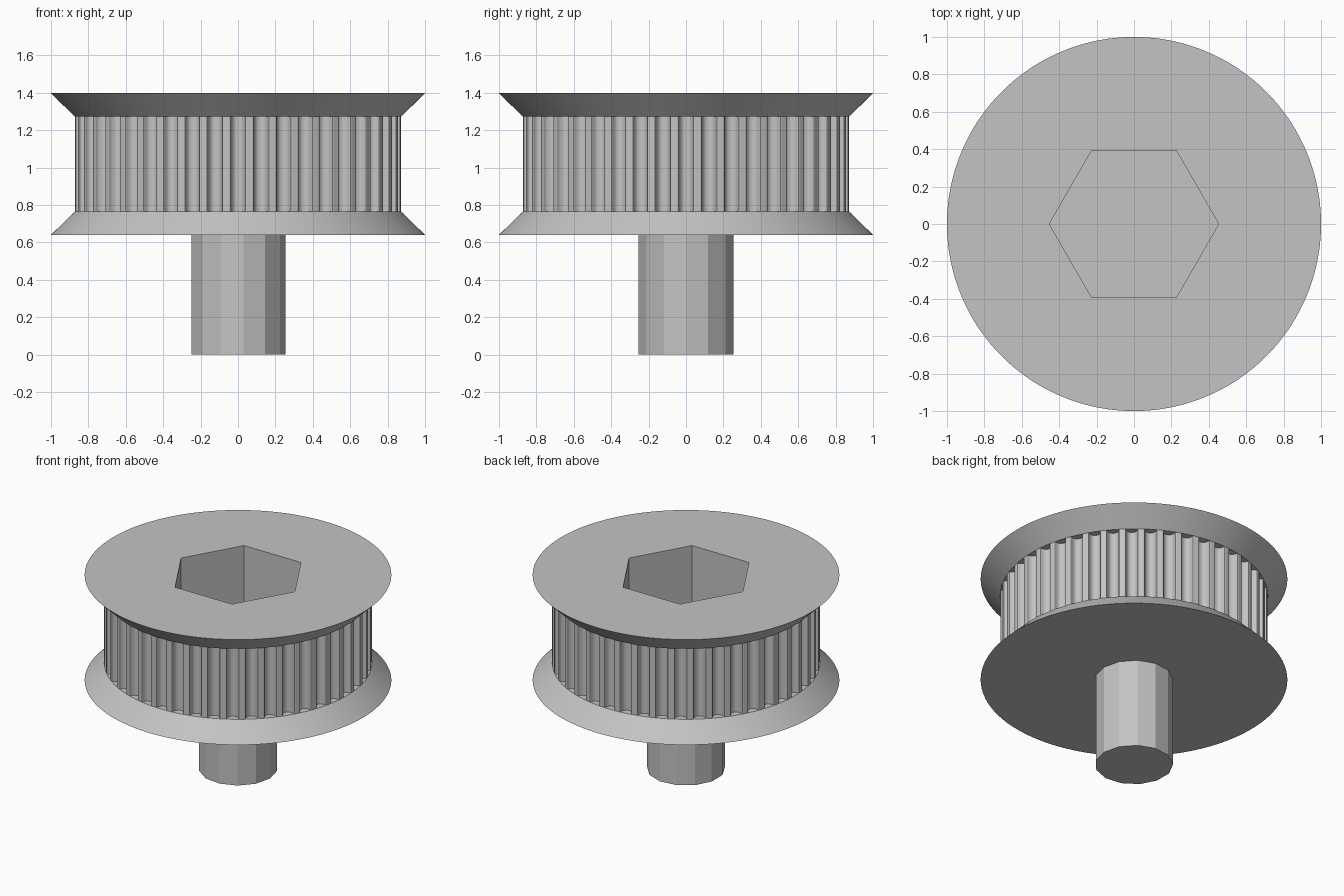
import bpy, bmesh, math
from math import cos, sin, tau

if "Cube" in bpy.data.objects:
    bpy.data.objects.remove(bpy.data.objects["Cube"])

TEETH = 44
FLANGE_R, BELT_R = 1.0, 0.873
Z_BOTTOM, Z_BELT_LOW, Z_BELT_HIGH, Z_TOP = 0.64, 0.765, 1.273, 1.398
POCKET_R, POCKET_FLOOR = 0.453, 0.765
SHAFT_R, SHAFT_SIDES = 0.255, 13

grey = bpy.data.materials.new("plain_grey")
grey.use_nodes = True
grey.diffuse_color = (0.55, 0.55, 0.55, 1)
grey.node_tree.nodes["Principled BSDF"].inputs["Base Color"].default_value = grey.diffuse_color


def add_loop(bm, points, z):
    return [bm.verts.new((x, y, z)) for x, y in points]


def skin(bm, loops):
    """Join consecutive loops of equal length with quads."""
    for low, high in zip(loops, loops[1:]):
        for i in range(len(low)):
            j = (i + 1) % len(low)
            bm.faces.new((low[i], low[j], high[j], high[i]))


def ring(radius, angles):
    return [(radius * cos(a), radius * sin(a)) for a in angles]


def even(sides):
    return [tau * i / sides for i in range(sides)]


def finish(bm, name):
    bmesh.ops.remove_doubles(bm, verts=bm.verts, dist=0.0001)
    bmesh.ops.recalc_face_normals(bm, faces=bm.faces)
    mesh = bpy.data.meshes.new(name)
    bm.to_mesh(mesh)
    bm.free()
    mesh.materials.append(grey)
    obj = bpy.data.objects.new(name, mesh)
    bpy.context.collection.objects.link(obj)
    return obj


# Half of one rounded belt groove: (half width, depth)
half = [(0.0474, 0), (0.0411, 0.0024), (0.038, 0.0083), (0.0367, 0.0151),
        (0.0347, 0.0218), (0.032, 0.0282), (0.0287, 0.0343),
        (0.0227, 0.0404), (0.0158, 0.0449), (0.0081, 0.0476)]
groove = [(-w, d) for w, d in half] + [(0, 0.0486)] + [(w, d) for w, d in reversed(half)]

# Toothed outline, with a groove centred on +x
outline = []
for turn in even(TEETH):
    for w, d in groove:
        r = BELT_R - d
        a = turn + w / r
        outline.append((r * cos(a), r * sin(a)))
angles = [math.atan2(y, x) for x, y in outline]

# Pulley body: lower flange, toothed belt track, upper flange
bm = bmesh.new()
loops = [add_loop(bm, ring(FLANGE_R, angles), Z_BOTTOM),
         add_loop(bm, ring(BELT_R, angles), Z_BELT_LOW),
         add_loop(bm, outline, Z_BELT_LOW),
         add_loop(bm, outline, Z_BELT_HIGH),
         add_loop(bm, ring(BELT_R, angles), Z_BELT_HIGH),
         add_loop(bm, ring(FLANGE_R, angles), Z_TOP)]
skin(bm, loops)
bm.faces.new(loops[0])

# Hexagonal pocket sunk into the top
hexagon = ring(POCKET_R, even(6))
floor = add_loop(bm, hexagon, POCKET_FLOOR)
rim = add_loop(bm, hexagon, Z_TOP)
skin(bm, [floor, rim])
bm.faces.new(floor)

# Flat top face around the pocket
edges = [bm.edges.get((lp[i - 1], lp[i])) for lp in (loops[-1], rim) for i in range(len(lp))]
bmesh.ops.triangle_fill(bm, edges=edges, use_beauty=True, normal=(0, 0, 1))
finish(bm, "pulley_body")

# Faceted shaft, its end just showing in the pocket floor
bm = bmesh.new()
section = ring(SHAFT_R, even(SHAFT_SIDES))
ends = [add_loop(bm, section, 0), add_loop(bm, section, POCKET_FLOOR + 0.003)]
skin(bm, ends)
for end in ends:
    bm.faces.new(end)
finish(bm, "shaft")
